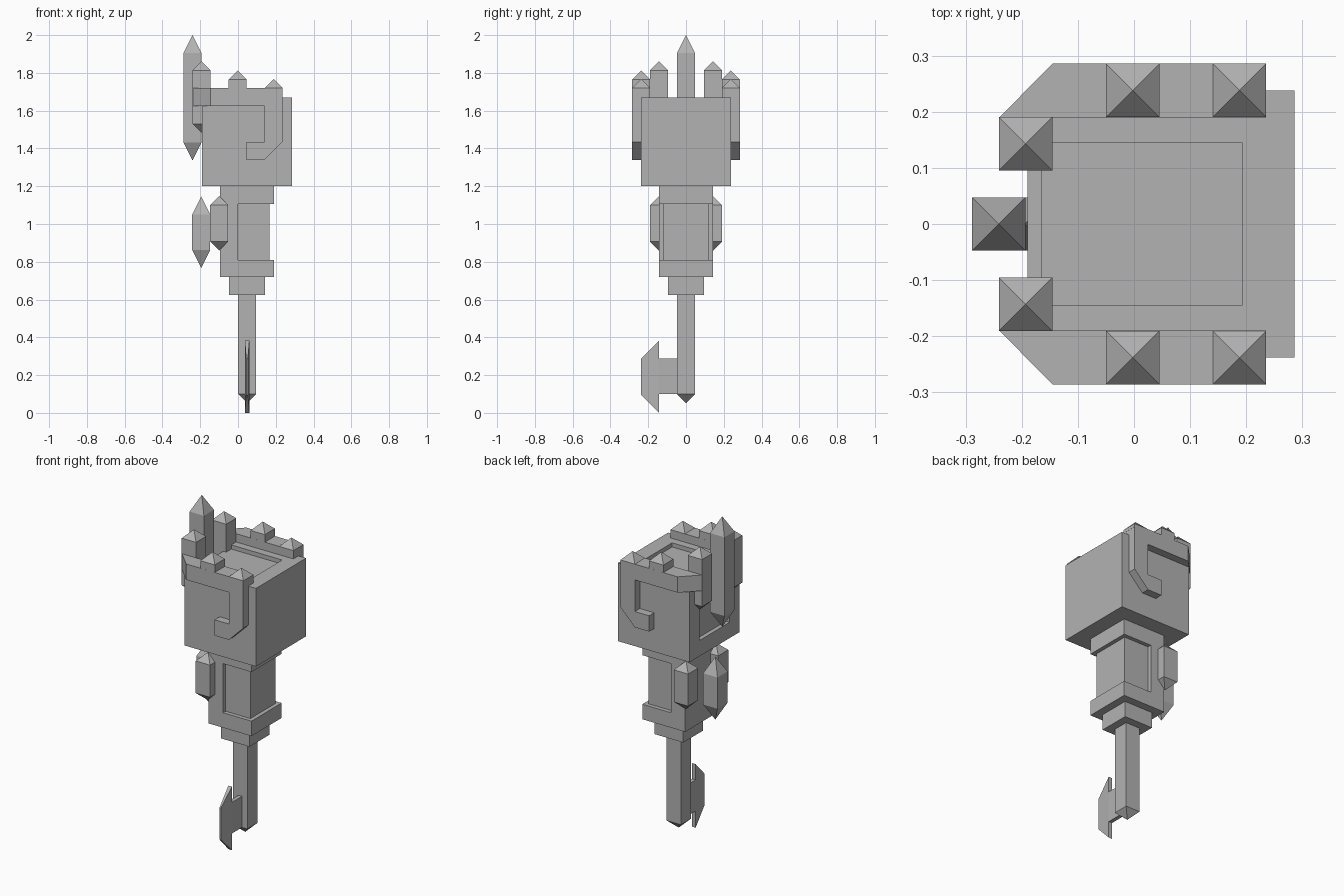
import bpy
import bmesh
from mathutils import Vector

cube = bpy.data.objects.get("Cube")
if cube:
    bpy.data.objects.remove(cube, do_unlink=True)

stone = bpy.data.materials.new("plain grey")
stone.use_nodes = True
GREY = (0.45, 0.45, 0.45, 1)
stone.diffuse_color = GREY
stone.node_tree.nodes["Principled BSDF"].inputs["Base Color"].default_value = GREY

U = 0.0953      # basic block size
H = U / 2


def finish(name, bm):
    bmesh.ops.recalc_face_normals(bm, faces=bm.faces)
    mesh = bpy.data.meshes.new(name)
    bm.to_mesh(mesh)
    bm.free()
    mesh.materials.append(stone)
    obj = bpy.data.objects.new(name, mesh)
    bpy.context.collection.objects.link(obj)
    return obj


def prism(name, points, axis, low, high):
    """Extrude a flat outline along x, y or z."""
    def place(a, b, c):
        return {"x": (c, a, b), "y": (a, c, b), "z": (a, b, c)}[axis]
    bm = bmesh.new()
    face = bm.faces.new([bm.verts.new(place(a, b, low)) for a, b in points])
    new = bmesh.ops.extrude_face_region(bm, geom=[face])["geom"]
    shift = Vector(place(0, 0, high - low))
    bmesh.ops.translate(bm, vec=shift, verts=[v for v in new if isinstance(v, bmesh.types.BMVert)])
    return finish(name, bm)


def box(name, x0, x1, half_y, z0, z1):
    return prism(name, [(x0, -half_y), (x1, -half_y), (x1, half_y), (x0, half_y)], "z", z0, z1)


def spike(name, x, y, z0, z1, top, bottom=0):
    """Square post between z0 and z1 with pyramid ends."""
    bm = bmesh.new()
    rings = [[bm.verts.new((x + sx * H, y + sy * H, z))
              for sx, sy in ((-1, -1), (1, -1), (1, 1), (-1, 1))] for z in (z0, z1)]
    for i in range(4):
        j = (i + 1) % 4
        bm.faces.new((rings[0][i], rings[0][j], rings[1][j], rings[1][i]))
    for ring, z, rise in ((rings[0], z0, -bottom), (rings[1], z1, top)):
        if rise:
            tip = bm.verts.new((x, y, z + rise))
            for i in range(4):
                bm.faces.new((ring[i], ring[(i + 1) % 4], tip))
        else:
            bm.faces.new(ring)
    return finish(name, bm)


# Head block with a shallow channel across its top and down one side
head = box("head", -0.19, 0.286, 0.238, 1.2, 1.67)
cutter = prism("channel_cutter",
               [(-0.3, 1.295), (-0.165, 1.295), (-0.165, 1.645),
                (0.193, 1.645), (0.193, 1.8), (-0.3, 1.8)], "y", -0.144, 0.144)
cutter.hide_render = True
cut = head.modifiers.new("channel", "BOOLEAN")
cut.operation = "DIFFERENCE"
cut.solver = "EXACT"
cut.object = cutter
bpy.context.view_layer.objects.active = head
bpy.ops.object.modifier_apply(modifier=cut.name)
bpy.data.objects.remove(cutter, do_unlink=True)

# Crown bands, hooks and paired spikes
for side, s in (("right", -1), ("left", 1)):
    pre = "front" if s < 0 else "back"
    prism(pre + "_crown_band",
          [(-0.24, s * 0.19), (-0.145, s * 0.286), (0.235, s * 0.286), (0.235, s * 0.19)],
          "z", 1.625, 1.72)
    prism(pre + "_hook",
          [(0.14, 1.625), (0.235, 1.625), (0.235, 1.435), (0.14, 1.34),
           (0.045, 1.34), (0.045, 1.435), (0.14, 1.435)],
          "y", s * 0.19, s * 0.286)
    spike(pre + "_corner_spike", -0.193, s * 0.143, 1.53, 1.813, H, H)
    spike(pre + "_middle_spike", -0.002, s * 0.238, 1.715, 1.765, H)
    spike(pre + "_end_spike", 0.188, s * 0.238, 1.70, 1.72, H)
    spike(pre + "_neck_spike", -0.1, s * 0.143, 0.907, 1.1, H, H)

# Central spikes
spike("tall_spike", -0.241, 0, 1.432, 1.905, U, U)
spike("low_spike", -0.195, 0, 0.862, 1.05, U, U)

# Neck, with a core set back behind its rims
box("neck_upper_rim", -0.095, 0.19, 0.143, 1.105, 1.2)
box("neck_spine", -0.095, 0, 0.143, 0.81, 1.105)
box("neck_core", 0, 0.166, 0.119, 0.81, 1.105)
box("neck_lower_rim", -0.095, 0.19, 0.143, 0.72, 0.81)
box("collar", -0.048, 0.143, 0.095, 0.625, 0.72)

# Shaft and side blade
spike("shaft", 0.048, 0, 0.1, 0.625, 0, H)
prism("blade_tang", [(-0.143, 0.1), (-0.04, 0.1), (-0.04, 0.287), (-0.143, 0.287)],
      "x", 0.036, 0.06)
blade = prism("blade", [(-0.143, 0), (-0.143, 0.382), (-0.238, 0.287), (-0.238, 0.096)],
              "x", 0.036, 0.06)
for v in blade.data.vertices:       # taper towards the cutting edge
    if v.co.y < -0.2:
        v.co.x = 0.048 + (v.co.x - 0.048) * 0.35
